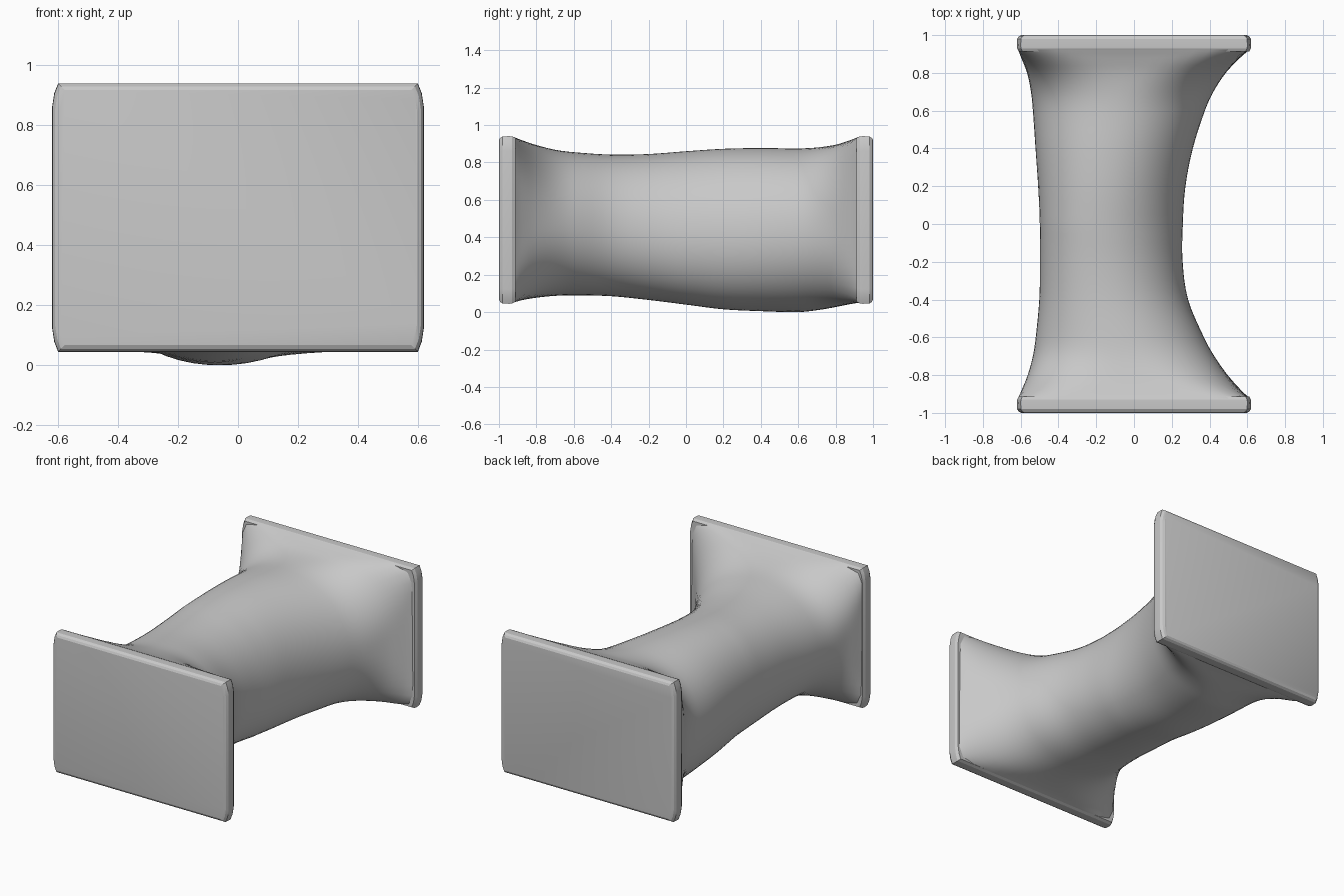
import bpy
import bmesh
from math import cos, sin, tau, radians, log

cube = bpy.data.objects.get("Cube")
if cube:
    bpy.data.objects.remove(cube, do_unlink=True)

grey = bpy.data.materials.new("light grey")
grey.use_nodes = True
colour = (0.58, 0.58, 0.58, 1)
grey.diffuse_color = colour
shader = grey.node_tree.nodes["Principled BSDF"]
shader.inputs["Base Color"].default_value = colour
shader.inputs["Roughness"].default_value = 0.8


def loft(name, rings, angle):
    """Skin a list of equal point rings and cap both ends."""
    bm = bmesh.new()
    rings = [[bm.verts.new(p) for p in ring] for ring in rings]
    count = len(rings[0])
    for a, b in zip(rings, rings[1:]):
        for k in range(count):
            n = (k + 1) % count
            bm.faces.new((a[k], a[n], b[n], b[k]))
    bm.faces.new(rings[0])
    bm.faces.new(rings[-1])
    bmesh.ops.recalc_face_normals(bm, faces=bm.faces[:])
    mesh = bpy.data.meshes.new(name)
    bm.to_mesh(mesh)
    bm.free()
    mesh.materials.append(grey)
    obj = bpy.data.objects.new(name, mesh)
    bpy.context.collection.objects.link(obj)
    bpy.ops.object.select_all(action='DESELECT')
    obj.select_set(True)
    bpy.context.view_layer.objects.active = obj
    bpy.ops.object.shade_smooth_by_angle(angle=radians(angle))


# Section outlines along the body: y, x min, x max, z min, z max
STATIONS = [
    (-.925, -.612, .612, .05, .938),
    (-.88, -.593, .565, .063, .92),
    (-.8, -.562, .495, .077, .893),
    (-.7, -.535, .425, .087, .868),
    (-.6, -.52, .37, .09, .855),
    (-.4, -.5, .285, .085, .842),
    (-.2, -.495, .255, .065, .845),
    (0, -.495, .255, .04, .86),
    (.2, -.505, .27, .015, .873),
    (.4, -.52, .31, .005, .877),
    (.6, -.535, .375, 0, .875),
    (.7, -.545, .42, .01, .88),
    (.8, -.565, .485, .027, .895),
    (.88, -.595, .56, .043, .92),
    (.925, -.612, .612, .05, .938),
]
SIDES = 64
STEPS = 4


def spline(a, b, c, d, t):
    # Smooth curve through b and c, allowing for uneven station spacing
    h = c[0] - b[0]
    result = [b[0] + h * t]
    for i in range(1, len(b)):
        m0 = (c[i] - a[i]) / (c[0] - a[0]) * h
        m1 = (d[i] - b[i]) / (d[0] - b[0]) * h
        result.append((2*t**3 - 3*t**2 + 1) * b[i] + (t**3 - 2*t**2 + t) * m0
                      + (3*t**2 - 2*t**3) * c[i] + (t**3 - t**2) * m1)
    return result


def section(y, x0, x1, z0, z1):
    # Slightly leaning oval along the shaft, its corners growing out in the end flares
    flare = max(0, (abs(y) - .55) / .375)
    corner_reach = .718 + .255 * flare ** 2.8
    power = -log(2) / log(corner_reach)
    lean = .05 * (1 - abs(y))
    ring = []
    for k in range(SIDES):
        c, s = cos(tau * k / SIDES), sin(tau * k / SIDES)
        r = (abs(c) ** power + abs(s) ** power) ** (-1 / power)
        ring.append(((x0 + x1) / 2 + r * c * (x1 - x0) / 2 - lean * r * s, y,
                     (z0 + z1) / 2 + r * s * (z1 - z0) / 2))
    return ring


# Body
last = len(STATIONS) - 1
sections = []
for i in range(last):
    around = [STATIONS[min(max(i + k, 0), last)] for k in (-1, 0, 1, 2)]
    sections += [section(*spline(*around, s / STEPS)) for s in range(STEPS)]
sections.append(section(*STATIONS[last]))
loft("flared_body", sections, 50)


# End plates: slabs with slim clipped corners and chamfered rims
def plate_outline(y, inset):
    corner = [(.62, .37), (.613, .415), (.6, .448)]
    right = corner + [(-x, z) for x, z in reversed(corner)]
    outline = right + [(-x, -z) for x, z in right]
    return [(x * (1 - inset / .62), y, .4925 + z * (1 - inset / .448)) for x, z in outline]


LAYERS = [(.912, .01), (.93, .001), (.945, 0), (.98, .001), (.994, .01), (1, .022)]
for name, side in (("front_plate", -1), ("back_plate", 1)):
    loft(name, [plate_outline(side * y, inset) for y, inset in LAYERS], 22)
